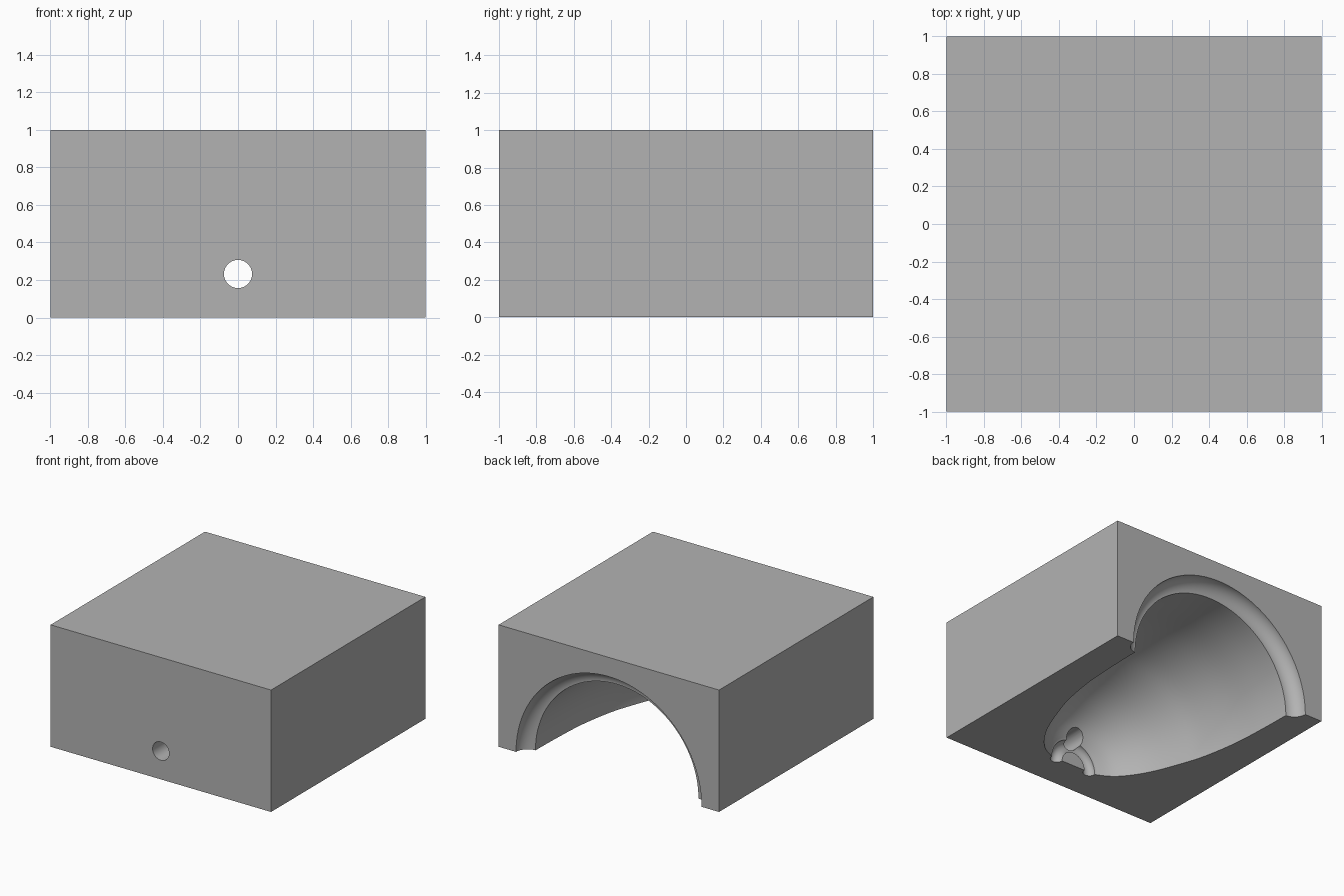
import bpy, bmesh, math
from mathutils import Matrix

cube = bpy.data.objects.get("Cube")
if cube:
    bpy.data.objects.remove(cube, do_unlink=True)

SEGMENTS = 96
gray = bpy.data.materials.new("plain_gray")
gray.use_nodes = True
gray.diffuse_color = (0.45, 0.45, 0.45, 1)
gray.node_tree.nodes["Principled BSDF"].inputs["Base Color"].default_value = gray.diffuse_color


def add_object(name, bm):
    bmesh.ops.recalc_face_normals(bm, faces=bm.faces)
    mesh = bpy.data.meshes.new(name)
    bm.to_mesh(mesh)
    bm.free()
    mesh.materials.append(gray)
    obj = bpy.data.objects.new(name, mesh)
    bpy.context.collection.objects.link(obj)
    return obj


def revolve(name, profile, closed=False):
    """Turn (radius, y) points around the y axis into a solid."""
    bm = bmesh.new()
    # half a step of turn keeps vertices off the parting plane
    turn = Matrix.Rotation(math.pi / SEGMENTS, 3, 'Y')
    verts = [bm.verts.new(turn @ Matrix.Identity(3).col[0] * r
                          + Matrix.Identity(3).col[1] * y) for r, y in profile]
    pairs = list(zip(verts, verts[1:]))
    if closed:
        pairs.append((verts[-1], verts[0]))
    edges = [bm.edges.new(p) for p in pairs]
    bmesh.ops.spin(bm, geom=verts + edges, cent=(0, 0, 0), axis=(0, 1, 0),
                   angle=math.tau, steps=SEGMENTS, use_duplicate=False)
    bmesh.ops.remove_doubles(bm, verts=bm.verts, dist=0.0005)
    return add_object(name, bm)


def ring(name, radius, tube, y, sides=32):
    angles = [math.tau * (i + 0.5) / sides for i in range(sides)]
    return revolve(name, [(radius + tube * math.cos(a), y + tube * math.sin(a))
                          for a in angles], closed=True)


def smooth_path(points, steps=5):
    """Catmull-Rom curve through the points."""
    p = [points[0]] + points + [points[-1]]
    out = []
    for a, b, c, d in zip(p, p[1:], p[2:], p[3:]):
        for s in range(steps):
            t = s / steps
            out.append(tuple(0.5 * (2 * v + (w - u) * t
                                    + (2 * u - 5 * v + 4 * w - x) * t * t
                                    + (3 * v - u - 3 * w + x) * t ** 3)
                             for u, v, w, x in zip(a, b, c, d)))
    return out + [points[-1]]


# Solid block
bm = bmesh.new()
bmesh.ops.create_cube(bm, size=1, matrix=Matrix.Translation((0, 0, 0.5))
                      @ Matrix.Diagonal((2, 2, 1, 1)))
block = add_object("mold_block", bm)

# Bell-shaped hollow, open at the back and the bottom
wall = smooth_path([(0.21, -0.71), (0.33, -0.645), (0.43, -0.535), (0.52, -0.38),
                    (0.61, -0.15), (0.67, 0.05), (0.718, 0.34), (0.735, 0.65),
                    (0.74, 0.9)])
hollow = revolve("bell_hollow", [(0, -0.71)] + wall + [(0.74, 1.2), (0, 1.2)])

# Ring grooves at the rim and the crown
rim_groove = ring("rim_groove", 0.737, 0.106, 1.0)
crown_groove = ring("crown_groove", 0.16, 0.05, -0.712)

# Pouring hole through the front wall
bm = bmesh.new()
bmesh.ops.create_cone(bm, cap_ends=True, segments=48, radius1=0.075, radius2=0.075,
                      depth=0.9, matrix=Matrix.Translation((0, -0.95, 0.232))
                      @ Matrix.Rotation(math.pi / 2, 4, 'X'))
pour_hole = add_object("pour_hole", bm)

# Carve the block
bpy.context.view_layer.objects.active = block
block.select_set(True)
for cutter in (hollow, rim_groove, crown_groove, pour_hole):
    cutter.hide_render = True
    mod = block.modifiers.new(cutter.name, 'BOOLEAN')
    mod.operation = 'DIFFERENCE'
    mod.solver = 'EXACT'
    mod.object = cutter
    bpy.ops.object.modifier_apply(modifier=mod.name)
    bpy.data.objects.remove(cutter, do_unlink=True)

bpy.ops.object.shade_smooth_by_angle(angle=math.radians(30))
